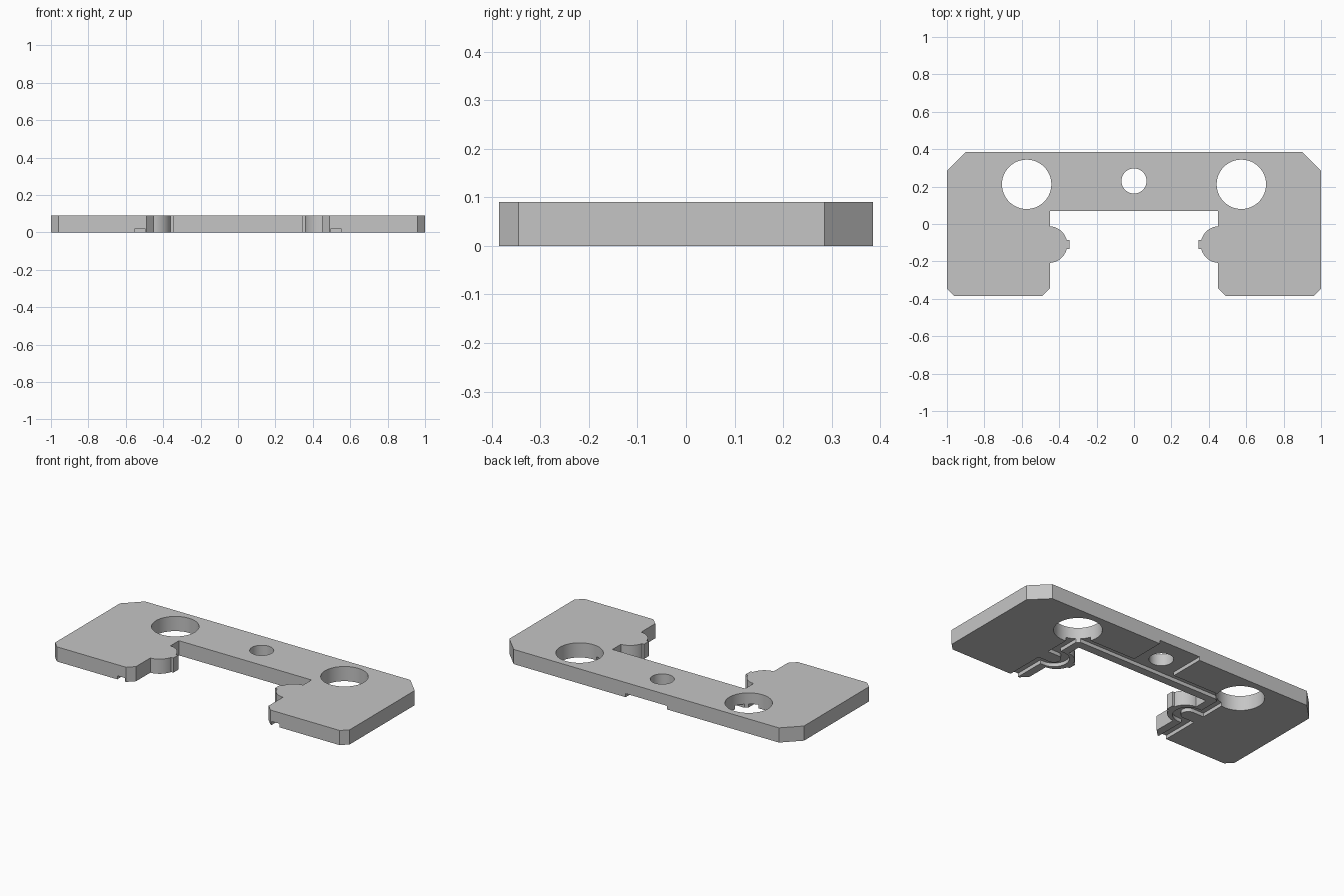
import bpy
import bmesh
from math import cos, sin, radians

cube = bpy.data.objects.get("Cube")
if cube:
    bpy.data.objects.remove(cube, do_unlink=True)

THICK = 0.09
GROOVE = 0.022
BUMP_Y = -0.11

grey = bpy.data.materials.new("plain_grey")
grey.use_nodes = True
grey.diffuse_color = (0.56, 0.56, 0.56, 1)
grey.node_tree.nodes["Principled BSDF"].inputs["Base Color"].default_value = grey.diffuse_color


def arc(cx, cy, r, start, end, steps=16):
    angles = [radians(start + (end - start) * i / steps) for i in range(steps + 1)]
    return [(cx + r * cos(a), cy + r * sin(a)) for a in angles]


def mirrored(half):
    """Close a half outline by reflecting it across x = 0."""
    return half + [(-x, y) for x, y in reversed(half)]


def prism(name, outline, z0, z1):
    """Extrude a flat outline between two heights."""
    bm = bmesh.new()
    face = bm.faces.new([bm.verts.new((x, y, z0)) for x, y in outline])
    top = bmesh.ops.extrude_face_region(bm, geom=[face])["geom"]
    bmesh.ops.translate(bm, vec=(0, 0, z1 - z0),
                        verts=[v for v in top if isinstance(v, bmesh.types.BMVert)])
    bmesh.ops.recalc_face_normals(bm, faces=bm.faces)
    mesh = bpy.data.meshes.new(name)
    bm.to_mesh(mesh)
    bm.free()
    mesh.materials.append(grey)
    obj = bpy.data.objects.new(name, mesh)
    bpy.context.collection.objects.link(obj)
    return obj


# U-shaped plate with chamfered corners, round bumps and small nubs
plate = prism("mounting_plate", mirrored(
    [(0.9, 0.385), (1, 0.285), (1, -0.345), (0.96, -0.385), (0.49, -0.385), (0.45, -0.345)]
    + arc(0.455, BUMP_Y, 0.098, 267, 194)
    + [(0.345, BUMP_Y - 0.024), (0.345, BUMP_Y + 0.024)]
    + arc(0.455, BUMP_Y, 0.098, 166, 93)
    + [(0.45, 0.07)]), 0, THICK)

# Underside channel: wide centre recess, then a groove around the inner rim
cutters = [prism("channel_cutter", mirrored(
    [(0.14, 0.42), (0.14, 0.168), (0.55, 0.168), (0.55, BUMP_Y + 0.04)]
    + arc(0.475, BUMP_Y, 0.04, 90, 270)
    + [(0.55, BUMP_Y - 0.04), (0.55, -0.42), (0.498, -0.42), (0.498, BUMP_Y - 0.085)]
    + arc(0.475, BUMP_Y, 0.085, 270, 90)
    + [(0.498, BUMP_Y + 0.085), (0.498, 0.12)]), -0.05, GROOVE)]

# Two large holes and a small centre hole
for x, y, r in [(-0.574, 0.212, 0.132), (0.574, 0.212, 0.132), (0, 0.23, 0.067)]:
    cutters.append(prism("hole_cutter", arc(x, y, r, 0, 360, 64)[:-1], -0.1, THICK + 0.1))

bpy.ops.object.select_all(action="DESELECT")
bpy.context.view_layer.objects.active = plate
plate.select_set(True)
for cutter in cutters:
    cutter.hide_render = True
    cut = plate.modifiers.new("cut", "BOOLEAN")
    cut.operation = "DIFFERENCE"
    cut.solver = "EXACT"
    cut.object = cutter
    bpy.ops.object.modifier_apply(modifier=cut.name)
    bpy.data.objects.remove(cutter, do_unlink=True)

bpy.ops.object.shade_smooth_by_angle(angle=radians(25))
